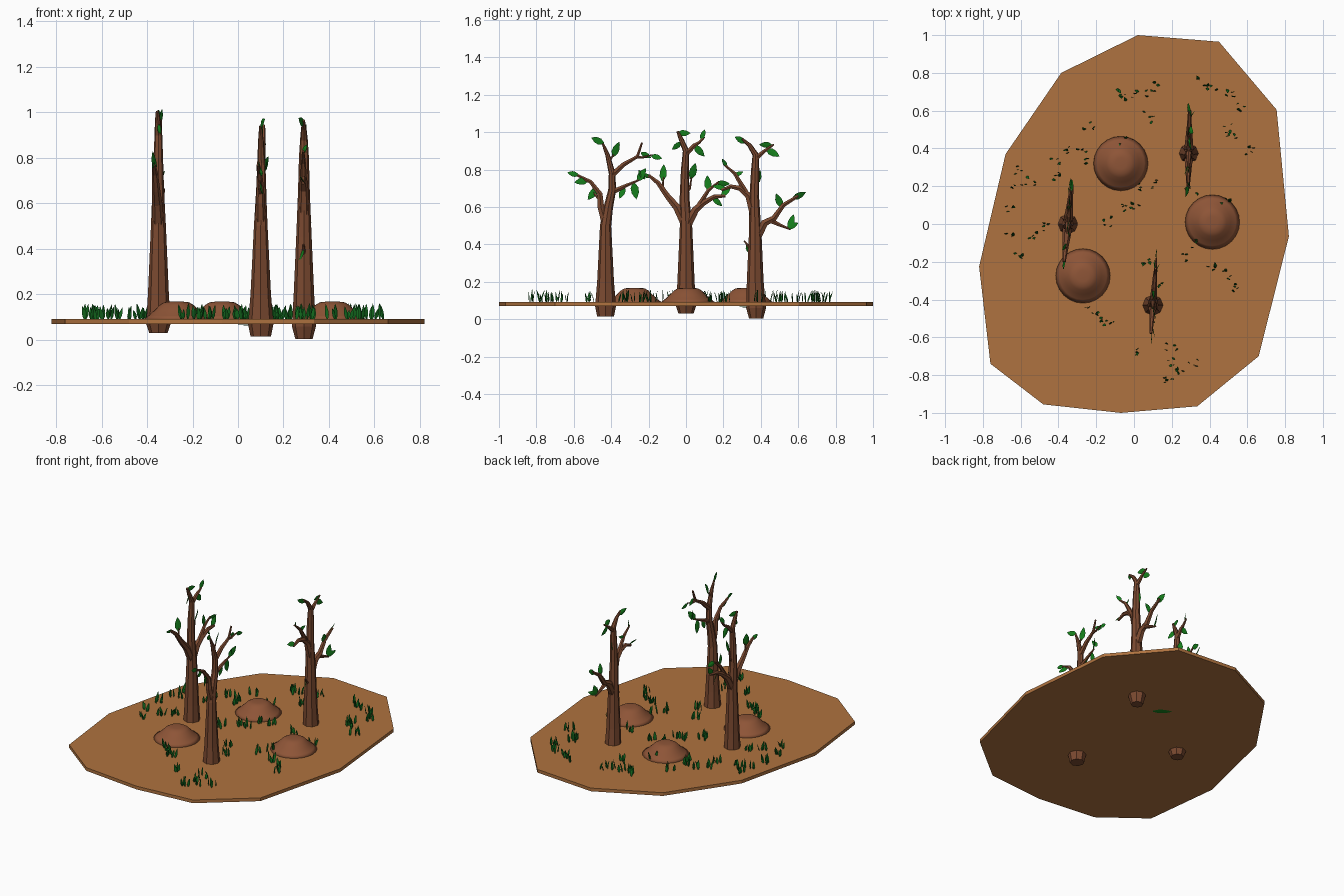
import bpy, bmesh, math, random
from mathutils import Vector, Matrix

random.seed(4)


def mat(name, rgb):
    m = bpy.data.materials.new(name)
    m.diffuse_color = (*rgb, 1)
    return m


SOIL = mat("soil", (0.43, 0.17, 0.05))
MOUND = mat("mound_soil", (0.27, 0.09, 0.038))
BARK = mat("bark", (0.20, 0.068, 0.03))
LEAF = mat("leaf", (0.008, 0.22, 0.012))
GRASS = mat("grass", (0.006, 0.13, 0.012))


def finish(bm, name, material, smooth=False):
    bmesh.ops.recalc_face_normals(bm, faces=bm.faces)
    for f in bm.faces:
        f.smooth = smooth
    me = bpy.data.meshes.new(name)
    bm.to_mesh(me)
    bm.free()
    me.materials.append(material)
    ob = bpy.data.objects.new(name, me)
    bpy.context.collection.objects.link(ob)
    return ob


def tube(bm, pts, radii, sides):
    """Tapered limb through pts, capped at both ends."""
    rings = []
    for i, p in enumerate(pts):
        t = (pts[min(i + 1, len(pts) - 1)] - pts[max(i - 1, 0)]).normalized()
        u = Vector((1, 0, 0))
        u = (u - t * u.dot(t)).normalized()
        v = t.cross(u)
        rings.append([bm.verts.new(p + radii[i] * (math.cos(a) * u + math.sin(a) * v))
                      for a in (2 * math.pi * k / sides for k in range(sides))])
    for r0, r1 in zip(rings, rings[1:]):
        for k in range(sides):
            n = (k + 1) % sides
            bm.faces.new((r0[k], r0[n], r1[n], r1[k]))
    bm.faces.new(rings[0][::-1])
    bm.faces.new(rings[-1])


def blade(bm, base, along, side, length, width, bend, thick):
    """Thin pointed leaf with a raised midrib and a curved tip."""
    n = along.cross(side).normalized()
    levels = [(0.0, 0.25), (0.3, 0.9), (0.6, 0.85), (0.85, 0.4)]
    rings = []
    for t, w in levels:
        c = base + along * (length * t) + n * (bend * t * t)
        rings.append([bm.verts.new(c + d) for d in (
            side * (w * width / 2), n * (thick * w),
            -side * (w * width / 2), -n * (thick * w * 0.3))])
    tip = bm.verts.new(base + along * length + n * bend)
    for r0, r1 in zip(rings, rings[1:]):
        for k in range(4):
            bm.faces.new((r0[k], r0[(k + 1) % 4], r1[(k + 1) % 4], r1[k]))
    for k in range(4):
        bm.faces.new((rings[-1][k], rings[-1][(k + 1) % 4], tip))
    bm.faces.new(rings[0][::-1])


# Ground slab
outline = [(0.02, 1.0), (0.45, 0.965), (0.755, 0.605), (0.82, -0.065), (0.66, -0.70),
           (0.335, -0.965), (-0.07, -1.0), (-0.48, -0.955), (-0.76, -0.74),
           (-0.82, -0.225), (-0.68, 0.37), (-0.385, 0.80)]
bm = bmesh.new()
face = bm.faces.new([bm.verts.new((x, y, 0.07)) for x, y in outline])
ext = bmesh.ops.extrude_face_region(bm, geom=[face], use_keep_orig=True)
bmesh.ops.translate(bm, vec=(0, 0, 0.022),
                    verts=[v for v in ext["geom"] if isinstance(v, bmesh.types.BMVert)])
finish(bm, "ground", SOIL)

# Soil mounds, lathed
profile = [(0.15, 0.088), (0.125, 0.106), (0.098, 0.130), (0.075, 0.153), (0.055, 0.165), (0.03, 0.168)]
for i, (x, y) in enumerate([(-0.07, 0.32), (0.415, 0.01), (-0.27, -0.275)]):
    bm = bmesh.new()
    tube(bm, [Vector((x, y, z)) for r, z in profile], [r for r, z in profile], 24)
    finish(bm, f"mound_{i + 1}", MOUND, True)


def tree(name, x0, y0, skew, trunk, branches, leaves):
    """Trunk as (y, z, radius), branches as (y, z) paths, leaves as (y, z, angle, length)."""
    def P(y, z):
        return Vector((x0 + skew * (y - y0), y, z))
    bm = bmesh.new()
    tube(bm, [P(y, z) for y, z, r in trunk], [r for y, z, r in trunk], 8)
    finish(bm, name + "_trunk", BARK)
    bm = bmesh.new()
    for r, path in branches:
        n = len(path) - 1
        tube(bm, [P(y, z) for y, z in path],
             [r * (1 - 0.68 * k / n) for k in range(n + 1)], 6)
    finish(bm, name + "_branches", BARK)
    bm = bmesh.new()
    for y, z, ang, ln in leaves:
        a = math.radians(ang)
        along = Vector((random.uniform(-0.25, 0.25), math.cos(a), math.sin(a))).normalized()
        side = along.cross(Vector((1, 0, 0))).normalized()
        side = Matrix.Rotation(random.uniform(-0.6, 0.6), 3, along) @ side
        blade(bm, P(y, z), along, side, ln, ln * 0.52, random.uniform(-0.015, 0.015), 0.004)
    finish(bm, name + "_leaves", LEAF)


# Left tree
tree("left_tree", -0.35, 0.0, 0.1,
     [(0, .03, .04), (0, .07, .054), (0, .2, .046), (0, .5, .033), (-.008, .65, .026),
      (-.006, .8, .021), (0, .9, .017), (-.025, .96, .013), (-.045, 1.005, .007)],
     [(.027, [(-.005, .51), (-.05, .60), (-.1, .66), (-.15, .73), (-.2, .77)]),
      (.012, [(-.1, .66), (-.125, .71), (-.12, .76)]),
      (.027, [(.005, .50), (.05, .585), (.09, .62), (.15, .655), (.21, .66)]),
      (.016, [(.06, .595), (.12, .69), (.175, .735)]),
      (.012, [(-.005, .67), (.02, .70), (.03, .76)]),
      (.016, [(-.003, .88), (.045, .93), (.07, .945), (.1, .975)])],
     [(-.19, .76, 160, .055), (-.125, .74, 85, .09), (.025, .75, 72, .09), (.12, .69, 95, .08),
      (.19, .66, 45, .075), (.165, .73, -8, .07), (-.025, .945, 215, .065), (.045, .93, -50, .08),
      (.08, .96, 70, .06), (-.045, .995, 0, .07), (.14, .65, -35, .07)])

# Front tree
tree("front_tree", 0.10, -0.43, 0.07,
     [(-.43, .015, .045), (-.43, .07, .056), (-.43, .2, .045), (-.43, .5, .030), (-.415, .60, .025),
      (-.395, .69, .021), (-.395, .78, .018), (-.42, .88, .012), (-.445, .94, .006)],
     [(.024, [(-.43, .51), (-.455, .60), (-.46, .67), (-.51, .735), (-.58, .77)]),
      (.018, [(-.396, .77), (-.33, .83), (-.26, .87), (-.235, .945)]),
      (.010, [(-.27, .868), (-.23, .865), (-.18, .88)]),
      (.016, [(-.395, .68), (-.32, .715), (-.25, .745)]),
      (.010, [(-.46, .64), (-.49, .67), (-.5, .70)]),
      (.010, [(-.41, .85), (-.385, .88)])],
     [(-.44, .94, 155, .075), (-.575, .77, 165, .06), (-.52, .745, 190, .08), (-.475, .70, 230, .08),
      (-.39, .87, 70, .085), (-.24, .89, -25, .06), (-.185, .875, -15, .06), (-.26, .74, 55, .085),
      (-.28, .73, -80, .09), (-.33, .71, -110, .07), (-.22, .75, 130, .06)])

# Right tree
tree("right_tree", 0.29, 0.375, 0.02,
     [(.375, .004, .038), (.375, .06, .053), (.37, .2, .045), (.37, .45, .034), (.365, .65, .026),
      (.37, .8, .022), (.372, .88, .017), (.34, .93, .012), (.30, .965, .006)],
     [(.025, [(.365, .55), (.335, .66), (.29, .70), (.24, .71), (.19, .69)]),
      (.016, [(.32, .68), (.26, .78), (.2, .83)]),
      (.027, [(.37, .42), (.42, .515), (.47, .54), (.52, .61), (.6, .66)]),
      (.016, [(.45, .53), (.5, .505), (.56, .48)]),
      (.012, [(.365, .35), (.335, .39), (.31, .42)]),
      (.016, [(.373, .86), (.42, .90), (.47, .935)])],
     [(.32, .945, 155, .07), (.46, .93, 175, .07), (.43, .91, -30, .08), (.37, .72, 65, .08),
      (.22, .82, 135, .05), (.21, .70, 165, .07), (.57, .645, 25, .08), (.51, .60, 110, .08),
      (.55, .485, 70, .08), (.54, .49, 20, .07), (.325, .40, -70, .055), (.26, .77, 20, .05)])

# Grass tufts
spots = [(-.06, .70), (-.03, .67), (.04, .69), (.11, .72), (.07, .57), (.36, .75), (.41, .72),
         (.52, .69), (.57, .62), (.50, .51), (.51, .46), (.61, .39), (-.24, .52), (-.37, .40),
         (-.28, .40), (-.26, .34), (-.42, .34), (-.40, .25), (-.60, .28), (-.55, .23), (-.62, .21),
         (-.66, .09), (-.66, -.06), (-.60, -.16), (-.54, -.06), (-.46, -.01), (-.06, .43),
         (.04, .20), (-.06, .08), (-.14, .01), (.11, .21), (0, .10), (.30, .17), (.48, .14), (.33, -.10),
         (.28, -.18), (.41, -.23), (.50, -.27), (.55, -.34), (.06, -.20), (.12, -.30), (-.18, -.50),
         (-.14, -.53), (-.22, -.46), (.03, -.67), (.20, -.65), (.19, -.73), (.25, -.77), (.18, -.84),
         (.32, -.73)]
bm = bmesh.new()
for x, y in spots:
    for k in range(4):
        a = random.uniform(-0.7, 0.7) + math.pi * random.randint(0, 1)
        side = Vector((math.cos(a), math.sin(a), 0))
        along = Vector((random.uniform(-.2, .2), random.uniform(-.2, .2), 1)).normalized()
        base = Vector((x + random.uniform(-.03, .03), y + random.uniform(-.025, .025), 0.088))
        side = (side - along * side.dot(along)).normalized()
        blade(bm, base, along, side, random.uniform(.045, .075), .018,
              random.uniform(-.015, .015), .003)
finish(bm, "grass", GRASS)

# Fallen leaf beneath the ground
bm = bmesh.new()
blade(bm, Vector((0.09, 0.29, 0.067)), Vector((-0.8, 0.6, 0)), Vector((0.6, 0.8, 0)), .12, .05, 0, .004)
finish(bm, "fallen_leaf", LEAF)
